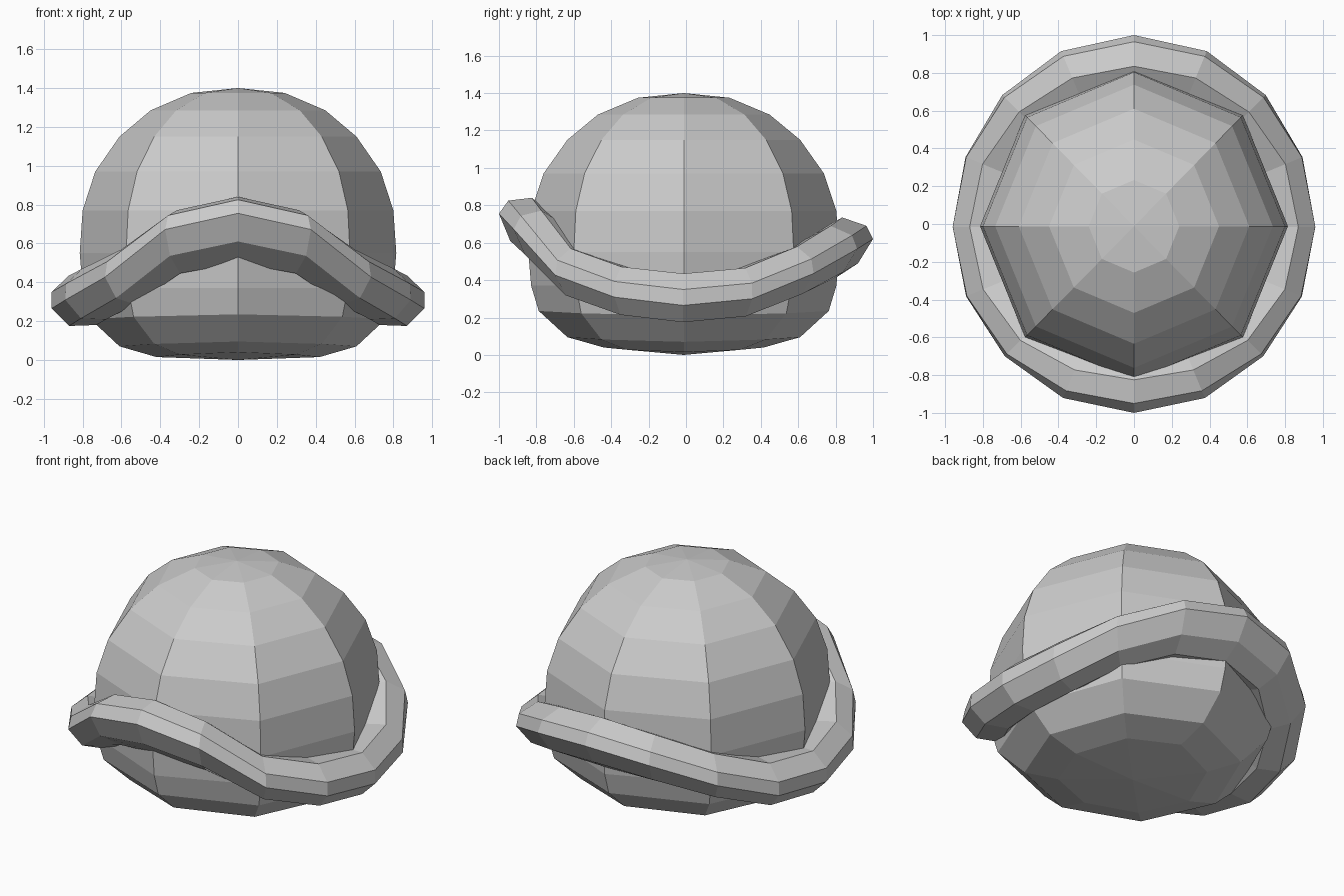
import bpy, bmesh, math
from mathutils import Vector

if "Cube" in bpy.data.objects:
    bpy.data.objects.remove(bpy.data.objects["Cube"])


def finish(bm, name):
    bmesh.ops.recalc_face_normals(bm, faces=bm.faces[:])
    mesh = bpy.data.meshes.new(name)
    bm.to_mesh(mesh)
    bm.free()
    obj = bpy.data.objects.new(name, mesh)
    bpy.context.collection.objects.link(obj)
    return obj


def bridge(bm, a, b, closed=True):
    n = len(a)
    for i in range(n):
        j = (i + 1) % n
        bm.faces.new((a[i], a[j], b[j], b[i]))


# Eight-sided dome and belly, the belly dipping slightly at the sides
profile = [(0.24, 1.375), (0.45, 1.285), (0.61, 1.15), (0.735, 0.97),
           (0.80, 0.77), (0.815, 0.55), (0.80, 0.37), (0.76, 0.21),
           (0.61, 0.07), (0.42, 0.015)]
bm = bmesh.new()
rings = []
for r, z in profile:
    ring = []
    for k in range(8):
        a = k * math.pi / 4
        lift = 0.025 * math.sin(a) ** 2 if z < 0.3 else 0
        ring.append(bm.verts.new((r * math.cos(a), -0.012 + 1.02 * r * math.sin(a), z + lift)))
    rings.append(ring)
for a, b in zip(rings, rings[1:]):
    bridge(bm, a, b)
for ring, z in ((rings[0], 1.4), (rings[-1], 0.0)):
    pole = bm.verts.new((0, -0.012, z))
    for i in range(8):
        bm.faces.new((ring[i], ring[(i + 1) % 8], pole))
finish(bm, "dome_body")

# Wavy rim: cross-sections (radius, height) at front, side and back, blended around
front = [(0.81, 0.84), (0.935, 0.825), (0.985, 0.755), (0.925, 0.61),
         (0.79, 0.50), (0.68, 0.52), (0.64, 0.62), (0.70, 0.76)]
side = [(0.87, 0.435), (0.96, 0.35), (0.96, 0.265), (0.87, 0.175),
        (0.73, 0.18), (0.65, 0.25), (0.65, 0.35), (0.73, 0.435)]
back = [(0.85, 0.735), (0.98, 0.69), (1.015, 0.62), (0.935, 0.49),
        (0.82, 0.415), (0.69, 0.43), (0.65, 0.53), (0.72, 0.66)]
front_weight = [0, 0.09, 0.33, 0.83, 1]
back_weight = [0, 0.10, 0.48, 0.85, 1]
bm = bmesh.new()
rings = []
for k in range(16):
    a = k * math.pi / 8
    m = k % 8
    m = m if m <= 4 else 8 - m
    end, w = (back, back_weight[m]) if k <= 8 else (front, front_weight[m])
    ring = []
    for s, e in zip(side, end):
        p = Vector(s).lerp(Vector(e), w)
        ring.append(bm.verts.new((p.x * math.cos(a), -0.015 + p.x * math.sin(a), p.y)))
    rings.append(ring)
for k in range(16):
    bridge(bm, rings[k], rings[(k + 1) % 16])
finish(bm, "wavy_rim")
